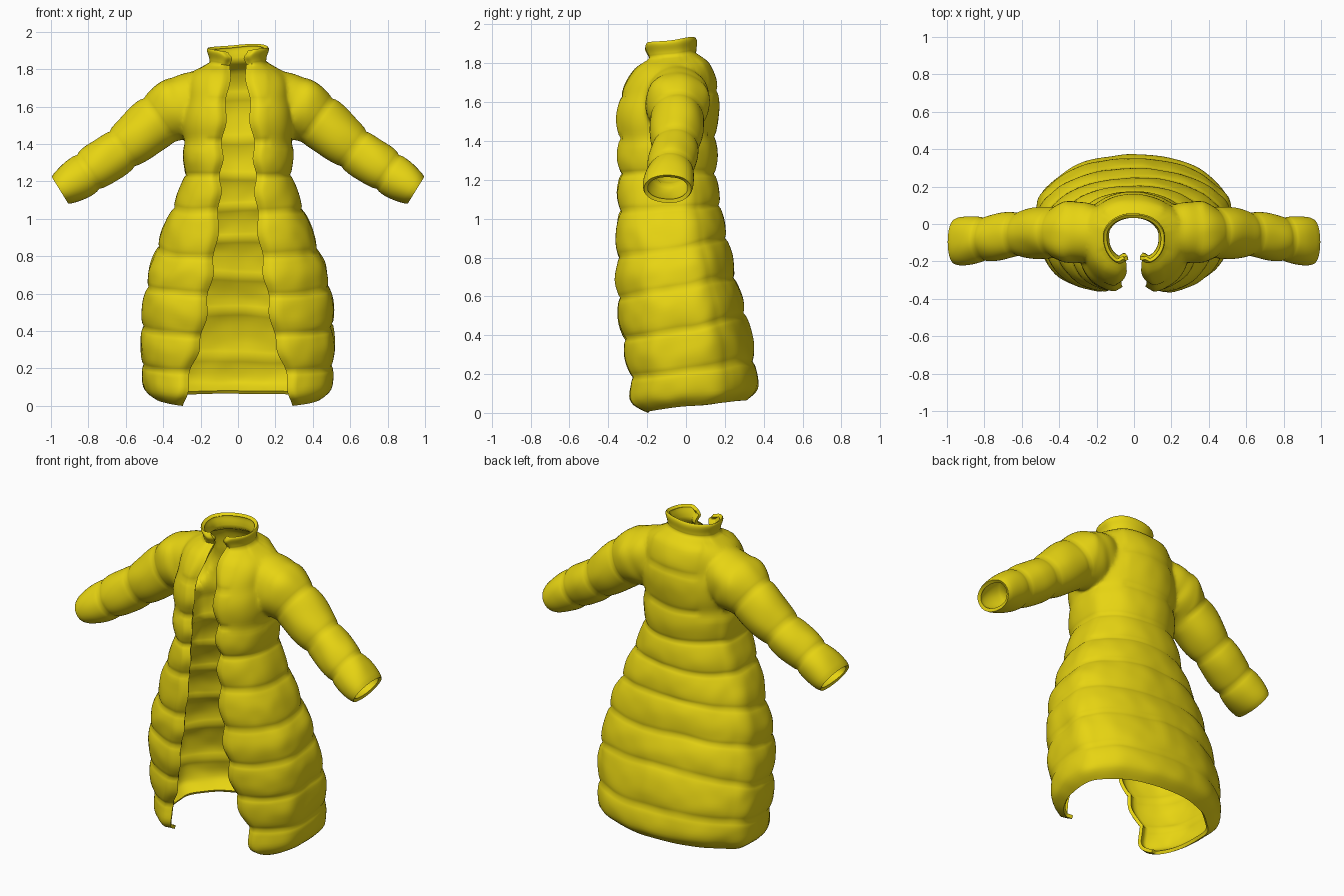
import bpy, bmesh, math
from mathutils import Vector, noise

if "Cube" in bpy.data.objects:
    bpy.data.objects.remove(bpy.data.objects["Cube"])

yellow = bpy.data.materials.new("yellow_fabric")
yellow.diffuse_color = (0.80, 0.66, 0.006, 1)
yellow.use_nodes = True
yellow.node_tree.nodes["Principled BSDF"].inputs["Base Color"].default_value = yellow.diffuse_color
opening = bpy.data.materials.new("opening")  # marks faces removed later


def sample(table, k):
    """Smooth interpolation of station rows keyed by their first value."""
    n = len(table)
    i = 0
    while i < n - 2 and k > table[i + 1][0]:
        i += 1
    p, q = table[i], table[i + 1]
    h = q[0] - p[0]
    t = (k - p[0]) / h

    def slope(j, c):
        lo, hi = table[max(j - 1, 0)], table[min(j + 1, n - 1)]
        return (hi[c] - lo[c]) / (hi[0] - lo[0])
    return [(2*t**3 - 3*t*t + 1) * p[c] + (t**3 - 2*t*t + t) * h * slope(i, c)
            + (3*t*t - 2*t**3) * q[c] + (t**3 - t*t) * h * slope(i + 1, c)
            for c in range(1, len(p))]


def puff(k, depth):
    """Padded bulge between two stitch lines (integers of k)."""
    return depth * abs(math.sin(math.pi * k)) ** 0.6


def loft(name, rings, split):
    """Closed tube; end caps (and the split column) get the opening material."""
    bm = bmesh.new()
    rows = [[bm.verts.new(p) for p in r] for r in rings]
    n = len(rows[0])
    for a, b in zip(rows, rows[1:]):
        for j in range(n):
            f = bm.faces.new((a[j], a[(j+1) % n], b[(j+1) % n], b[j]))
            f.material_index = 1 if split and j == n - 1 else 0
    for row in (rows[0], rows[-1]):
        mid = bm.verts.new(sum((v.co for v in row), Vector()) / n)
        for j in range(n):
            bm.faces.new((row[j], row[(j+1) % n], mid)).material_index = 1
    bmesh.ops.recalc_face_normals(bm, faces=bm.faces)
    me = bpy.data.meshes.new(name)
    bm.to_mesh(me)
    bm.free()
    me.materials.append(yellow)
    me.materials.append(opening)
    ob = bpy.data.objects.new(name, me)
    bpy.context.collection.objects.link(ob)
    return ob


# Body and collar stations: panel, z front, z back, half width, y front, y back, half gap
BODY = [
    (0, .00, .065, .44, -.27, .31, .285), (.4, .06, .13, .48, -.31, .35, .275),
    (1, .19, .27, .50, -.31, .345, .25), (2, .37, .51, .50, -.33, .295, .19),
    (3, .60, .70, .48, -.35, .245, .155), (4, .80, .90, .42, -.355, .20, .125),
    (5, 1.04, 1.07, .34, -.35, .165, .10), (6, 1.23, 1.24, .28, -.345, .145, .09),
    (7, 1.42, 1.43, .28, -.35, .145, .08), (8, 1.63, 1.65, .275, -.335, .155, .058),
    (8.6, 1.765, 1.80, .24, -.265, .115, .045), (9, 1.825, 1.86, .15, -.205, .05, .035),
    (10, 1.90, 1.935, .16, -.225, .05, .045)]
COLS = 110


def body_ring(k):
    zf, zb, a, yf, yb, g = sample(BODY, k)
    d = puff(k, .019 if k < 8 else .012)
    a, yf, yb = a + d, yf - d, yb + d
    g += .008 * math.cos(2 * math.pi * k)
    yc = yf + (yb - yf) * .55
    ef = 2.7 if k < 8 else 2.7 - .25 * (k - 8)
    t0 = math.asin((g / a) ** (ef / 2))
    ring = []
    for j in range(COLS):
        u = j / (COLS - 1)
        t = t0 + (2 * math.pi - 2 * t0) * u
        s, c = math.sin(t), math.cos(t)
        e = 2 / (ef if c > 0 else ef + (ef - 2.1) * max(c * 2, -1))  # rounder back
        x = a * math.copysign(abs(s) ** e, s)
        y = yc + ((yf if c > 0 else yb) - yc) * abs(c) ** e
        z = zf + (zb - zf) * math.sin(math.pi * u) ** (2 * (.5 + .5 * min(k, 1))
                                                       if k < 9 else 1)
        # front edge rolls inward
        if c > 0:
            y += .03 * math.exp(-((abs(x) - g) / .025) ** 2)
        q = Vector((x, y, z))
        w = 1 + .02 * noise.noise(q * 5) + .012 * noise.noise(q * 11)
        z += .018 * noise.noise(q * 4 + Vector((3, 1, 7))) * min(1, k + .3)
        ring.append(Vector((x * w, yc + (y - yc) * w, max(z, 0))))
    return ring


coat = loft("puffer_coat", [body_ring(i / 11) for i in range(111)], True)

# Sleeve stations: panel, x, z, y, radius across, radius in y
SLEEVE = [
    (-1, .14, 1.66, -.055, .12, .12), (0, .29, 1.61, -.045, .160, .160),
    (1, .42, 1.53, -.045, .142, .133), (2, .62, 1.375, -.055, .112, .115),
    (3, .80, 1.25, -.08, .105, .110), (4, .953, 1.155, -.095, .086, .12)]


def sleeve_ring(k, side):
    x, z, y, rn, ry = sample(SLEEVE, k)
    p, q = sample(SLEEVE, max(k - .1, -1)), sample(SLEEVE, min(k + .1, 4))
    tan = Vector((q[0] - p[0], q[1] - p[1])).normalized()
    d = puff(k, .015)
    ring = []
    for j in range(48):
        t = 2 * math.pi * j / 48
        c, s = math.cos(t) * (rn + d), math.sin(t) * (ry + d)
        w = 1 + .08 * noise.noise(Vector((x * 7, s * 8, c * 8)))
        ring.append(Vector((side * (x - tan.y * c * w), y + s * w, z + tan.x * c * w)))
    return ring


def apply_all(ob):
    me = bpy.data.meshes.new_from_object(
        ob.evaluated_get(bpy.context.evaluated_depsgraph_get()))
    ob.modifiers.clear()
    ob.data = me


# Sew both sleeves onto the body
for side, name in ((1, "left_sleeve"), (-1, "right_sleeve")):
    sleeve = loft(name, [sleeve_ring(-1 + i / 11, side) for i in range(56)], False)
    mod = coat.modifiers.new("sew", 'BOOLEAN')
    mod.operation, mod.solver, mod.object = 'UNION', 'EXACT', sleeve
    apply_all(coat)
    bpy.data.objects.remove(sleeve)

# Open the front, hem, neck and cuffs, and soften the armhole seams
bm = bmesh.new()
bm.from_mesh(coat.data)
bmesh.ops.delete(bm, geom=[f for f in bm.faces if f.material_index == 1], context='FACES')
bmesh.ops.remove_doubles(bm, verts=bm.verts, dist=.003)
for _ in range(8):
    bmesh.ops.smooth_vert(
        bm, factor=.5, use_axis_x=True, use_axis_y=True, use_axis_z=True,
        verts=[v for v in bm.verts if .16 < abs(v.co.x) < .36 and 1.38 < v.co.z < 1.83])
bm.to_mesh(coat.data)
bm.free()
coat.data.materials.pop(index=1)

# Fabric thickness
mod = coat.modifiers.new("thickness", 'SOLIDIFY')
mod.thickness, mod.offset = .02, -1
apply_all(coat)

bpy.context.view_layer.objects.active = coat
coat.select_set(True)
bpy.ops.object.shade_smooth_by_angle(angle=math.radians(70))
